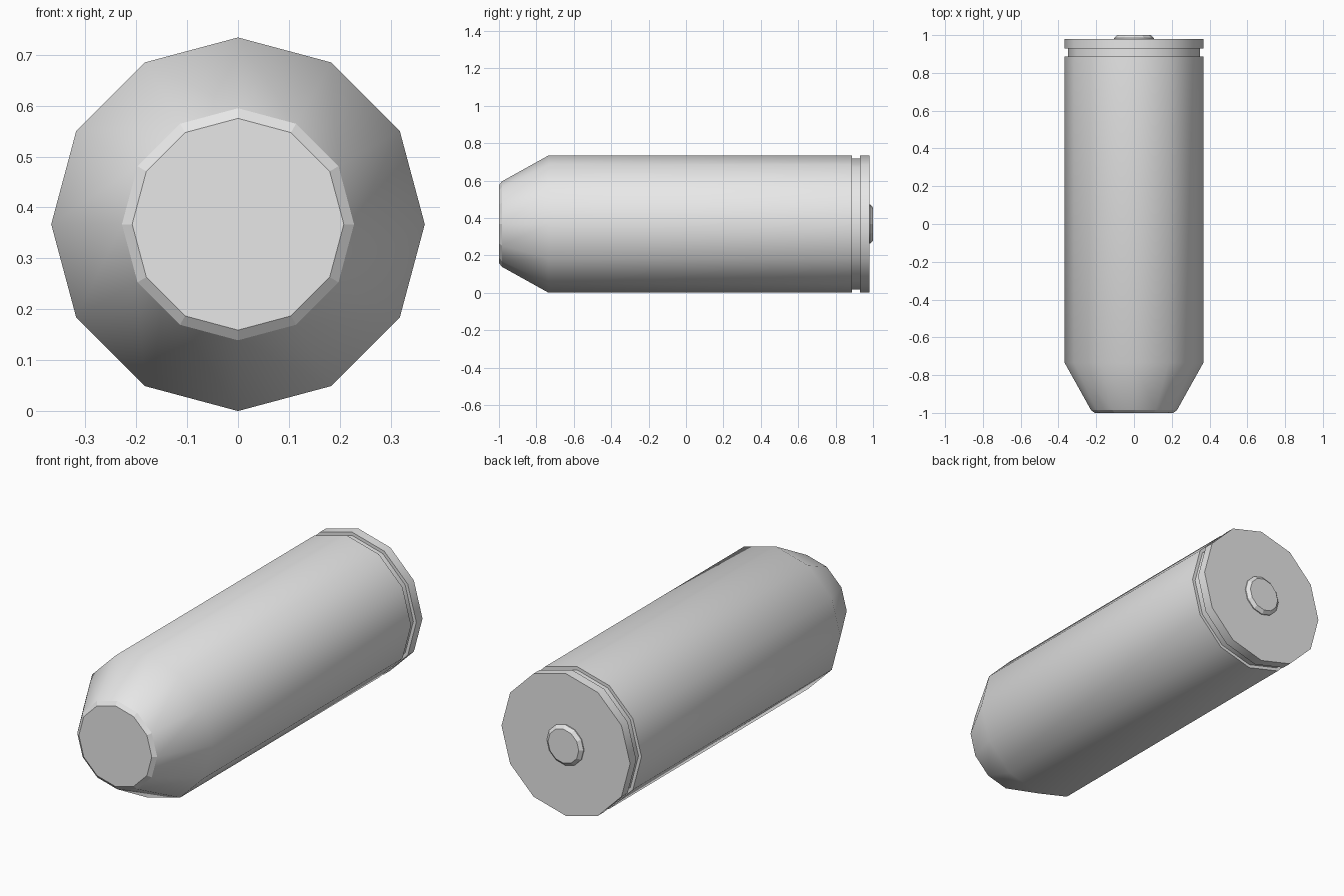
import bpy, bmesh, math

cube = bpy.data.objects.get("Cube")
if cube:
    bpy.data.objects.remove(cube, do_unlink=True)

SIDES = 12
R = 0.367  # body radius, also the height of the axis

grey = bpy.data.materials.new("plain grey")
grey.use_nodes = True
grey.diffuse_color = (0.8, 0.8, 0.8, 1)
grey.node_tree.nodes["Principled BSDF"].inputs["Base Color"].default_value = (0.8, 0.8, 0.8, 1)


def turned_part(name, profile, flat_bands=(), caps=True):
    """Spin a (y, radius) profile about the long axis; optionally close both ends."""
    bm = bmesh.new()
    rings = []
    for y, r in profile:
        angles = [2 * math.pi * i / SIDES for i in range(SIDES)]
        rings.append([bm.verts.new((r * math.cos(a), y, R + r * math.sin(a))) for a in angles])
    for band, (a, b) in enumerate(zip(rings, rings[1:])):
        for i in range(SIDES):
            j = (i + 1) % SIDES
            face = bm.faces.new((a[i], a[j], b[j], b[i]))
            face.smooth = band not in flat_bands
    if caps:
        bm.faces.new(rings[0])
        bm.faces.new(rings[-1])
    bmesh.ops.recalc_face_normals(bm, faces=bm.faces)
    # Steps and end faces stay crisp, the round wall and nose blend
    for edge in bm.edges:
        if len(edge.link_faces) == 2:
            flat = any(not f.smooth for f in edge.link_faces)
            edge.smooth = not flat and edge.calc_face_angle() < math.radians(35)
    mesh = bpy.data.meshes.new(name)
    bm.to_mesh(mesh)
    bm.free()
    mesh.materials.append(grey)
    obj = bpy.data.objects.new(name, mesh)
    bpy.context.collection.objects.link(obj)
    return obj


# Casing with tapered nose, chamfered tip, groove and rear rim
turned_part("casing", [
    (-1.0, 0.208), (-0.985, 0.228), (-0.735, R),
    (0.887, R), (0.887, 0.35), (0.93, 0.35), (0.93, R), (0.98, R),
], flat_bands=(0,))

# Raised button in the middle of the rear face
turned_part("rear_button", [(0.975, 0.105), (0.985, 0.105), (1.0, 0.088)], flat_bands=(1,))
